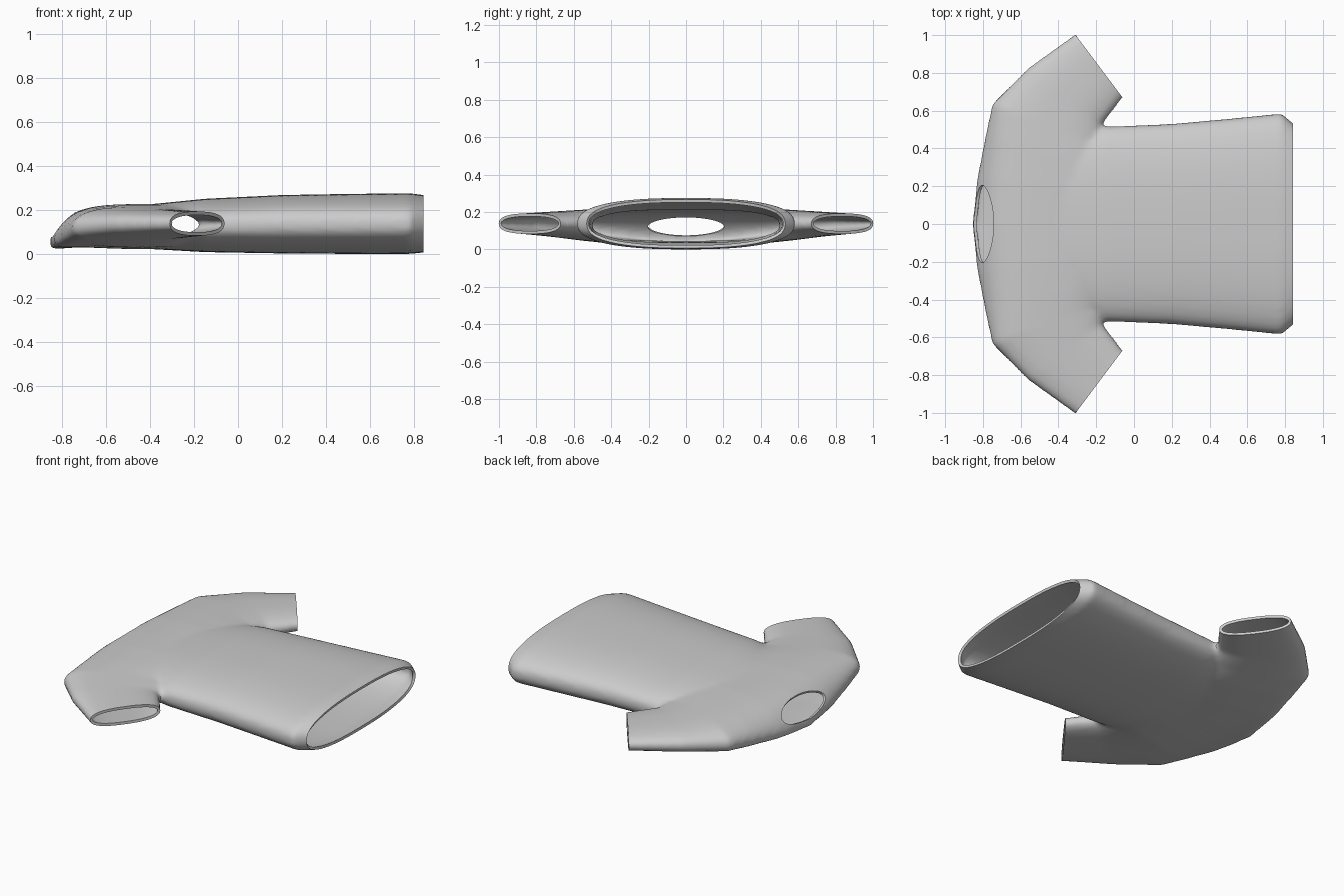
import bpy, bmesh, math
from mathutils import Vector

if "Cube" in bpy.data.objects:
    bpy.data.objects.remove(bpy.data.objects["Cube"])

N = 64

def sgn_pow(v, p):
    return math.copysign(abs(v) ** p, v)

def section(a, b, z0, z1, drop=0.0, e=2.5):
    """Closed super-ellipse standing on the plan line a-b; drop lowers the edge at a."""
    a, b = Vector(a), Vector(b)
    pts = []
    for i in range(N):
        t = 2 * math.pi * i / N
        u, v = sgn_pow(math.cos(t), 2 / e), sgn_pow(math.sin(t), 2 / e)
        p = (a + b) / 2 + (b - a) / 2 * u
        z = (z0 + z1) / 2 + (z1 - z0) / 2 * v - drop * max(0, -u) ** 5
        pts.append((p.x, p.y, z))
    return pts

def loft(name, rings):
    bm = bmesh.new()
    loops = [[bm.verts.new(p) for p in r] for r in rings]
    for r, s in zip(loops, loops[1:]):
        for i in range(N):
            j = (i + 1) % N
            bm.faces.new((r[i], r[j], s[j], s[i]))
    bm.faces.new(loops[0])
    bm.faces.new(loops[-1])
    bmesh.ops.recalc_face_normals(bm, faces=bm.faces)
    me = bpy.data.meshes.new(name)
    bm.to_mesh(me)
    bm.free()
    ob = bpy.data.objects.new(name, me)
    bpy.context.collection.objects.link(ob)
    return ob

def apply(ob, kind, **props):
    m = ob.modifiers.new(kind.title(), kind)
    for k, v in props.items():
        setattr(m, k, v)
    bpy.ops.object.select_all(action='DESELECT')
    bpy.context.view_layer.objects.active = ob
    ob.select_set(True)
    bpy.ops.object.modifier_apply(modifier=m.name)

# torso tube: x, half width, bottom, top
torso = [(-0.58, 0.36, 0.06, 0.19), (-0.4, 0.45, 0.022, 0.225), (-0.15, 0.515, 0.008, 0.25),
         (0.2, 0.53, 0.002, 0.267), (0.5, 0.557, 0.0, 0.272), (0.78, 0.585, 0.0, 0.275),
         (0.84, 0.535, 0.006, 0.267), (0.88, 0.50, 0.01, 0.263)]
shirt = loft("shirt", [section((x, -w), (x, w), z0, z1) for x, w, z0, z1 in torso])

# shoulders and sleeves: outer edge, inner edge, bottom, top, edge drop
half = [((-0.25, 1.045), (0.0, 0.72), 0.083, 0.192, 0.0),
        ((-0.31, 1.005), (-0.06, 0.67), 0.083, 0.192, 0.0),
        ((-0.56, 0.825), (-0.17, 0.525), 0.066, 0.203, 0.0),
        ((-0.75, 0.635), (-0.16, 0.41), 0.045, 0.213, 0.01),
        ((-0.785, 0.47), (-0.1, 0.3), 0.03, 0.22, 0.03),
        ((-0.83, 0.24), (-0.02, 0.15), 0.022, 0.226, 0.06)]
flip = lambda p: (p[0], -p[1])
full = half + [((-0.855, 0), (0, 0), 0.022, 0.226, 0.075)]
full += [(flip(a), flip(b), *r) for a, b, *r in reversed(half)]
sleeves = loft("sleeve_helper", [section(*s) for s in full])

# merge to one cloth skin and soften the joins
apply(shirt, 'BOOLEAN', operation='UNION', object=sleeves, solver='EXACT')
apply(shirt, 'REMESH', mode='VOXEL', voxel_size=0.016)
apply(shirt, 'SMOOTH', factor=0.5, iterations=5)

# neck opening
NY, NZ, CZ = 0.205, 0.055, 0.13
neck = loft("neck_cutter", [[(x, NY * math.cos(2 * math.pi * i / N), CZ + NZ * math.sin(2 * math.pi * i / N))
                             for i in range(N)] for x in (-1.0, -0.55)])
apply(shirt, 'BOOLEAN', operation='DIFFERENCE', object=neck, solver='EXACT')
for helper in (sleeves, neck):
    bpy.data.objects.remove(helper)

bm = bmesh.new()
bm.from_mesh(shirt.data)
def in_neck(f):
    c = f.calc_center_median()
    return c.x < -0.5 and (c.y / NY) ** 2 + ((c.z - CZ) / NZ) ** 2 < 1.004
bmesh.ops.delete(bm, geom=[f for f in bm.faces if in_neck(f)], context='FACES')

# cut open sleeve ends and hem
def open_end(co, no, pick):
    faces = [f for f in bm.faces if pick(f.calc_center_median())]
    geom = set(faces)
    for f in faces:
        geom.update(f.edges)
        geom.update(f.verts)
    bmesh.ops.bisect_plane(bm, geom=list(geom), dist=1e-5, plane_co=co, plane_no=no, clear_outer=True)

for s in (1, -1):
    open_end((-0.185, 0.835 * s, 0), (0.8, 0.6 * s, 0), lambda c: c.y * s > 0.625)
open_end((0.842, 0, 0), (1, 0, 0), lambda c: c.x > 0.7)
zmin = min(v.co.z for v in bm.verts)
bmesh.ops.translate(bm, verts=bm.verts, vec=(0, 0, -zmin))
bm.to_mesh(shirt.data)
bm.free()

# cloth thickness
apply(shirt, 'SOLIDIFY', thickness=0.016, offset=-1)
bpy.ops.object.shade_smooth_by_angle(angle=math.radians(40))
